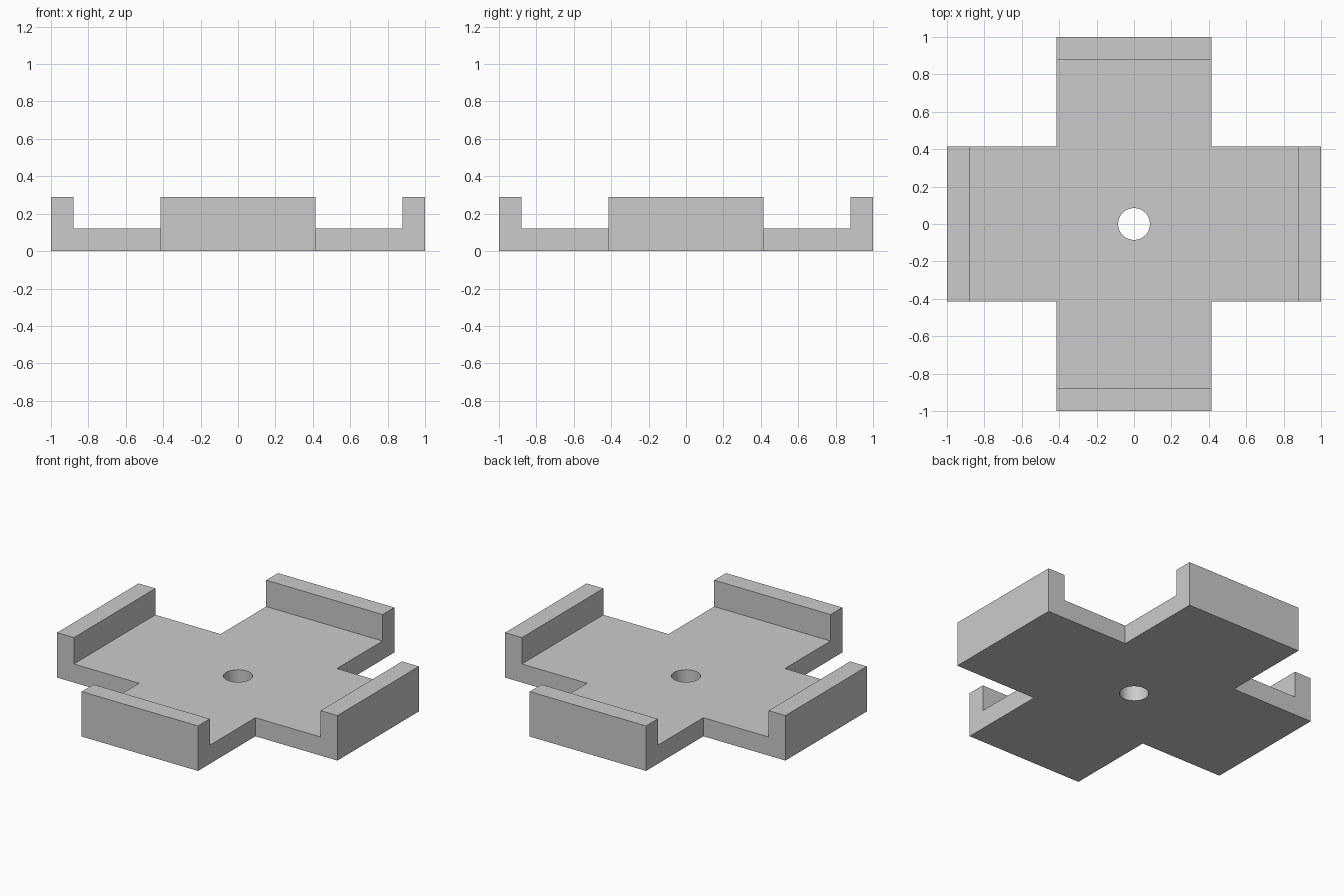
import bpy
import bmesh
from math import radians

default_cube = bpy.data.objects.get("Cube")
if default_cube:
    bpy.data.objects.remove(default_cube, do_unlink=True)

REACH = 1.0        # centre to the end of each arm
ARM = 0.415        # half the arm width
LIP = 0.88         # inner face of each end lip
FLOOR = 0.12       # plate thickness
TOP = 0.29         # lip height
HOLE = 0.085       # radius of the centre hole

grey = bpy.data.materials.new("plain grey")
grey.use_nodes = True
colour = (0.6, 0.6, 0.6, 1)
grey.diffuse_color = colour
grey.node_tree.nodes["Principled BSDF"].inputs["Base Color"].default_value = colour


def extrude_up(bm, faces, height):
    """Extrude faces upward and return the new top faces."""
    result = bmesh.ops.extrude_face_region(bm, geom=faces)["geom"]
    verts = [g for g in result if isinstance(g, bmesh.types.BMVert)]
    bmesh.ops.translate(bm, verts=verts, vec=(0, 0, height))
    return [g for g in result if isinstance(g, bmesh.types.BMFace)]


# Cross-shaped plan: grid cells within either arm
bm = bmesh.new()
lines = [-REACH, -LIP, -ARM, ARM, LIP, REACH]
cells = list(zip(lines, lines[1:]))
plan = []
for x0, x1 in cells:
    for y0, y1 in cells:
        if abs(x0 + x1) < ARM or abs(y0 + y1) < ARM:
            corners = [(x0, y0), (x1, y0), (x1, y1), (x0, y1)]
            plan.append(bm.faces.new([bm.verts.new((x, y, 0)) for x, y in corners]))
bmesh.ops.remove_doubles(bm, verts=bm.verts[:], dist=0.0001)

# Plate thickness, then a raised lip at the end of each arm
floor_faces = extrude_up(bm, bm.faces[:], FLOOR)
lips = [f for f in floor_faces
        if max(abs(c) for c in f.calc_center_median()) > LIP]
extrude_up(bm, lips, TOP - FLOOR)
bmesh.ops.delete(bm, geom=[f for f in lips if f.is_valid], context="FACES_ONLY")
bmesh.ops.recalc_face_normals(bm, faces=bm.faces[:])
bmesh.ops.dissolve_limit(bm, angle_limit=radians(1), verts=bm.verts[:], edges=bm.edges[:])

mesh = bpy.data.meshes.new("cross_tray")
bm.to_mesh(mesh)
bm.free()
mesh.materials.append(grey)
tray = bpy.data.objects.new("cross_tray", mesh)
bpy.context.collection.objects.link(tray)

# Round hole through the centre
bpy.ops.mesh.primitive_cylinder_add(vertices=64, radius=HOLE, depth=1)
cutter = bpy.context.object
cutter.name = "hole_cutter"
cutter.hide_render = True
cutter.data.materials.append(grey)
hole = tray.modifiers.new("centre_hole", "BOOLEAN")
hole.operation = "DIFFERENCE"
hole.solver = "EXACT"
hole.object = cutter

bpy.ops.object.select_all(action="DESELECT")
tray.select_set(True)
bpy.context.view_layer.objects.active = tray
bpy.ops.object.modifier_apply(modifier=hole.name)
bpy.data.objects.remove(cutter, do_unlink=True)
bpy.ops.object.shade_smooth_by_angle(angle=radians(30))
